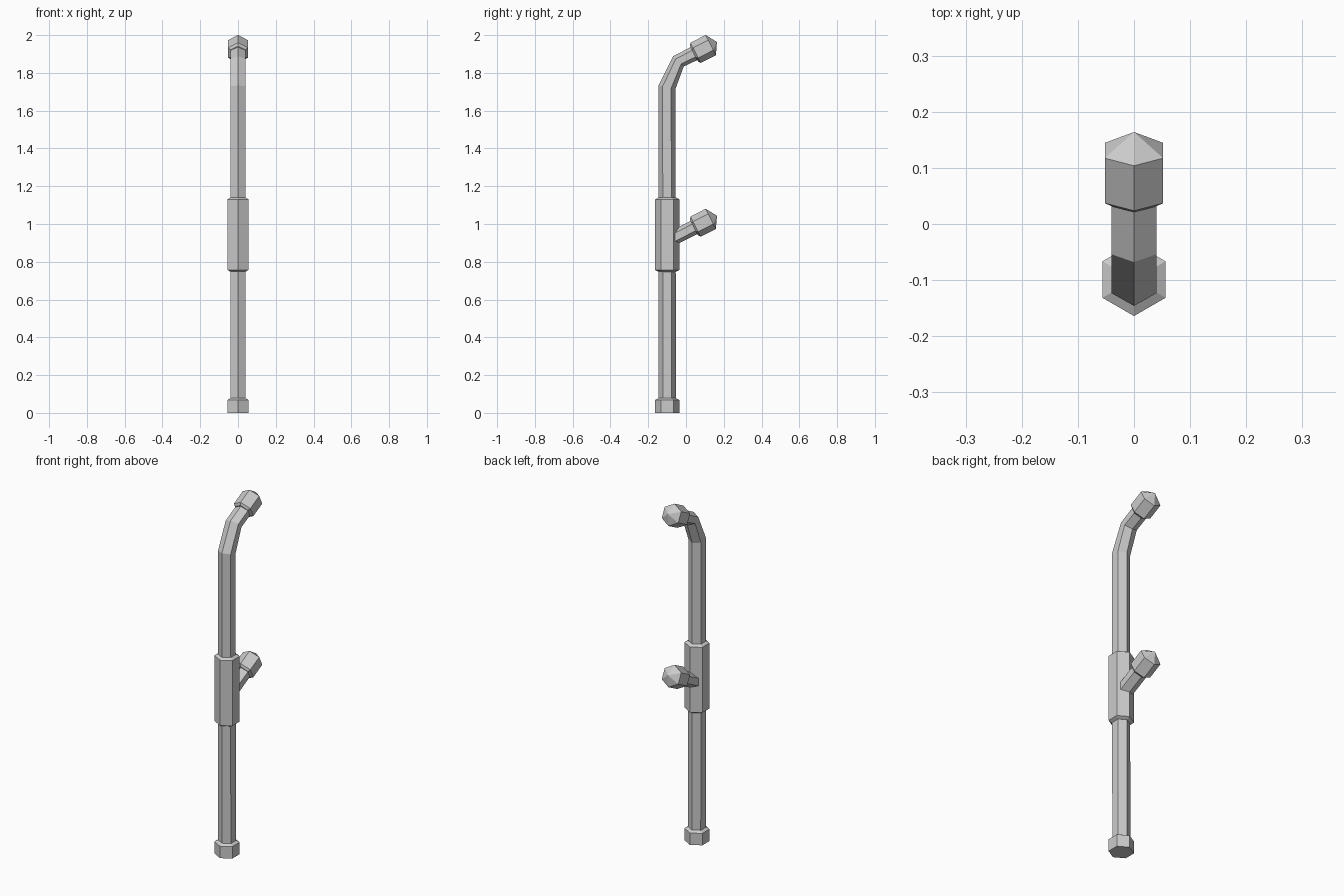
import bpy
import bmesh
from math import sin, cos, radians, pi

cube = bpy.data.objects.get("Cube")
if cube:
    bpy.data.objects.remove(cube, do_unlink=True)

metal = bpy.data.materials.new("light_grey_metal")
metal.use_nodes = True
grey = (0.6, 0.6, 0.6, 1)
metal.diffuse_color = grey
metal.node_tree.nodes["Principled BSDF"].inputs["Base Color"].default_value = grey

SIDES = 6
PIPE_Y = -0.099
PIPE_R = 0.046
SLEEVE_R = 0.065
CAP_R = 0.06
TILT = 27


def loft(name, rings, tip=None):
    """Hexagonal tube through rings (y, z, heading in degrees, radius in the bend plane, radius across)."""
    bm = bmesh.new()
    loops = []
    for y, z, heading, r_plane, r_across in rings:
        t = radians(heading)
        loop = []
        for k in range(SIDES):
            a = 2 * pi * k / SIDES
            u = r_plane * cos(a)
            loop.append(bm.verts.new((r_across * sin(a), y + u * sin(t), z - u * cos(t))))
        loops.append(loop)
    for low, high in zip(loops, loops[1:]):
        for k in range(SIDES):
            n = (k + 1) % SIDES
            bm.faces.new((low[k], low[n], high[n], high[k]))
    bm.faces.new(loops[0])
    if tip:
        apex = bm.verts.new((0, *tip))
        for k in range(SIDES):
            bm.faces.new((loops[-1][k], loops[-1][(k + 1) % SIDES], apex))
    else:
        bm.faces.new(loops[-1])
    bmesh.ops.recalc_face_normals(bm, faces=bm.faces)
    mesh = bpy.data.meshes.new(name)
    bm.to_mesh(mesh)
    bm.free()
    mesh.materials.append(metal)
    obj = bpy.data.objects.new(name, mesh)
    bpy.context.collection.objects.link(obj)
    return obj


def upright(name, profile):
    """Vertical hexagonal part from (height, radius) pairs."""
    return loft(name, [(PIPE_Y, z, 90, r, r) for z, r in profile])


def along(origin, distance):
    """Point at a distance along the tilted outlet axis."""
    t = radians(TILT)
    return origin[0] + distance * cos(t), origin[1] + distance * sin(t)


def outlet_cap(name, shoulder):
    """Pointed cap; shoulder is where the point begins."""
    profile = [(-0.1, PIPE_R), (-0.09, CAP_R), (0, CAP_R)]
    rings = [(*along(shoulder, d), TILT, r, r) for d, r in profile]
    return loft(name, rings, tip=along(shoulder, 0.037))


upper_shoulder = (0.131, 1.947)
branch_shoulder = (0.131, 1.027)
THIN = 0.039

# Main pipe with the two-step bend at the top
loft("main_pipe", [
    (PIPE_Y, 0.03, 90, PIPE_R, PIPE_R),
    (PIPE_Y - 0.002, 1.724, 78, PIPE_R, PIPE_R),
    (-0.04, 1.861, 46, THIN, PIPE_R),
    (*along(upper_shoulder, -0.07), TILT, THIN, PIPE_R),
])

# Foot collar and middle sleeve with chamfered rims
upright("base_collar", [(0, SLEEVE_R), (0.068, SLEEVE_R), (0.078, PIPE_R)])
upright("middle_sleeve", [(0.747, PIPE_R), (0.757, SLEEVE_R),
                          (1.13, SLEEVE_R), (1.14, PIPE_R)])

# Side branch leaving the back of the sleeve
loft("branch_pipe", [(*along(branch_shoulder, d), TILT, THIN, PIPE_R)
                     for d in (-0.235, -0.07)])

# Matching pointed caps
outlet_cap("upper_cap", upper_shoulder)
outlet_cap("branch_cap", branch_shoulder)
